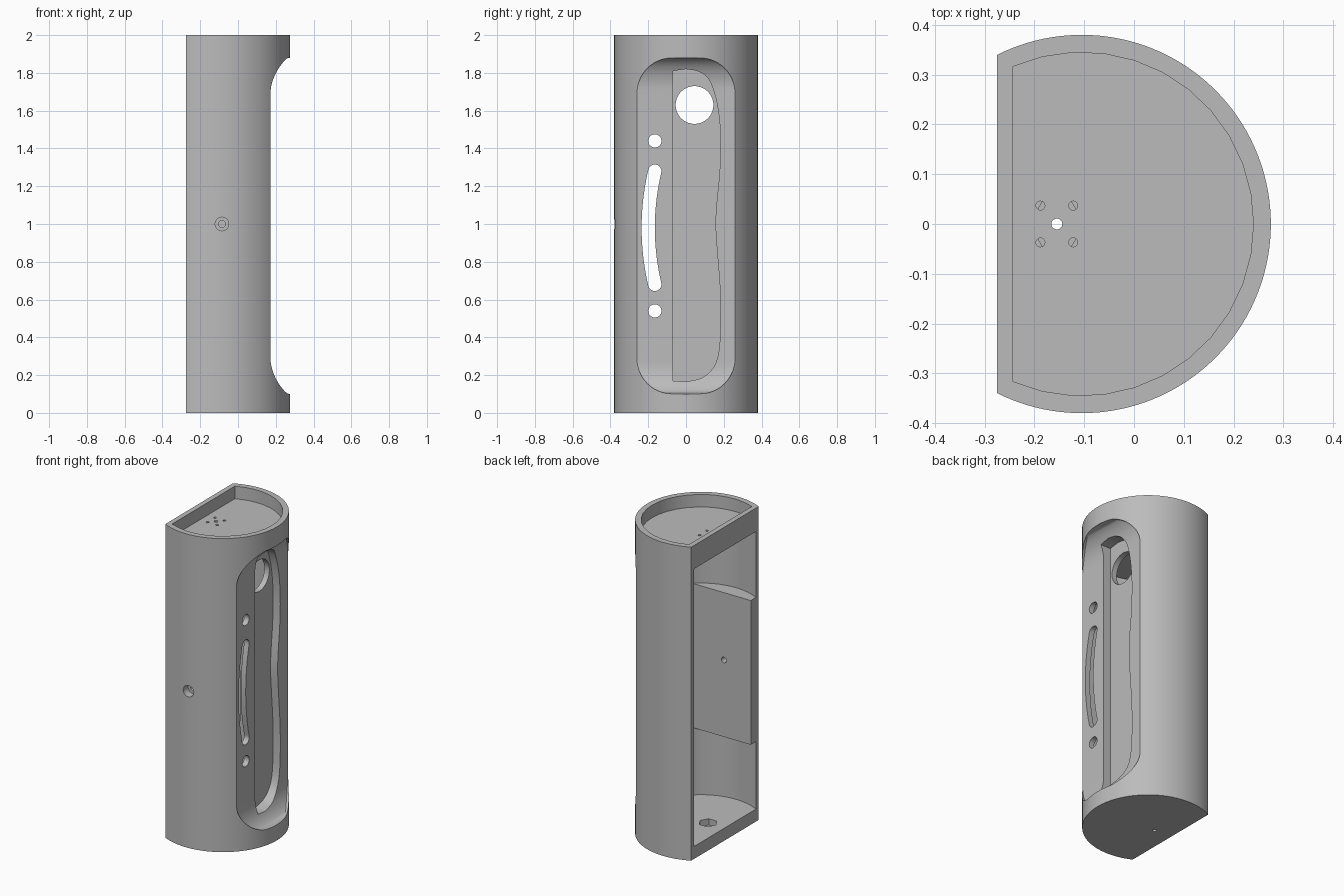
import bpy, bmesh
from math import pi, sin, cos, acos, asin

if "Cube" in bpy.data.objects:
    bpy.data.objects.remove(bpy.data.objects["Cube"], do_unlink=True)

grey = bpy.data.materials.new("plain_grey")
grey.use_nodes = True
GREY = (0.5, 0.5, 0.5, 1)
grey.diffuse_color = GREY
grey.node_tree.nodes["Principled BSDF"].inputs["Base Color"].default_value = GREY


def prism(name, pts, axis, lo, hi):
    """Extrude a 2D outline along an axis."""
    place = {"x": lambda a, b, t: (t, a, b),
             "y": lambda a, b, t: (a, t, b),
             "z": lambda a, b, t: (a, b, t)}[axis]
    bm = bmesh.new()
    low = [bm.verts.new(place(a, b, lo)) for a, b in pts]
    high = [bm.verts.new(place(a, b, hi)) for a, b in pts]
    bm.faces.new(low)
    bm.faces.new(high)
    for i in range(len(pts)):
        j = (i + 1) % len(pts)
        bm.faces.new((low[i], low[j], high[j], high[i]))
    bmesh.ops.recalc_face_normals(bm, faces=bm.faces)
    mesh = bpy.data.meshes.new(name)
    bm.to_mesh(mesh)
    bm.free()
    obj = bpy.data.objects.new(name, mesh)
    bpy.context.collection.objects.link(obj)
    return obj


def combine(target, tool, operation="DIFFERENCE"):
    """Apply a boolean and discard the tool."""
    mod = target.modifiers.new("cut", "BOOLEAN")
    mod.operation, mod.solver, mod.object = operation, "EXACT", tool
    bpy.context.view_layer.objects.active = target
    bpy.ops.object.modifier_apply(modifier=mod.name)
    bpy.data.objects.remove(tool, do_unlink=True)


def arc(cx, cy, r, start, end, n, ry=None):
    ry = ry or r
    return [(cx + r * cos(start + (end - start) * i / n),
             cy + ry * sin(start + (end - start) * i / n)) for i in range(n + 1)]


def circle(cx, cy, r, n=32):
    return arc(cx, cy, r, 0, 2 * pi, n)[:-1]


def box(a0, a1, b0, b1):
    return [(a0, b0), (a1, b0), (a1, b1), (a0, b1)]


CX, R = -0.105, 0.38


def d_shape(r, flat_x, n):
    a = acos((flat_x - CX) / r)
    return arc(CX, 0, r, -a, a, n)


# Outer D-shaped column
body = prism("column_body", d_shape(R, -0.275, 96), "z", 0, 2)

# Rear cavity, leaving the side block and the backing of the cradle
cavity_outline = [(min(x, 0.135), y) for x, y in d_shape(0.355, -0.3, 80)]
cavity = prism("cavity", cavity_outline, "z", 0.08, 1.85)
combine(cavity, prism("side_block", box(-0.4, 0.3, -0.5, -0.26), "z", 0.51, 1.43))
combine(cavity, prism("cradle_backing", box(-0.1, 0.22, 0.13, 1.86), "x", 0.085, 0.3))
combine(body, cavity)

# Shallow tray in the top
combine(body, prism("tray", d_shape(0.345, -0.243, 22), "z", 1.92, 2.1))

# Window: rounded outline crossed with a floor that curves up at both ends
r, w, z0, z1 = 0.19, 0.26, 0.1, 1.88
outline = []
for y, z, start in ((w - r, z0 + r, -pi / 2), (w - r, z1 - r, 0),
                    (r - w, z1 - r, pi / 2), (r - w, z0 + r, pi)):
    outline += arc(y, z, r, start, start + pi / 2, 14)
window = prism("window", outline, "x", 0.1, 0.5)
sweep = [(0.4, z1), (0.4, z0)]
sweep += arc(0.28, z0 + 0.17, 0.11, -pi / 2, -pi, 14, 0.17)
sweep += arc(0.28, z1 - 0.17, 0.11, pi, pi / 2, 14, 0.17)
combine(window, prism("window_floor", sweep, "y", -0.5, 0.5), "INTERSECT")
combine(body, window)

# Deeper cradle with a wavy edge, smoothed between a few points
wave = [(0, 1.82), (0.07, 1.81), (0.125, 1.77), (0.165, 1.65), (0.185, 1.48),
        (0.18, 1.28), (0.16, 1.1), (0.155, 0.99), (0.165, 0.85), (0.182, 0.65),
        (0.185, 0.45), (0.17, 0.27), (0.1, 0.185), (0, 0.165)]
for _ in range(2):
    smooth = [wave[0]]
    for (a, b), (c, d) in zip(wave, wave[1:]):
        smooth += [(a * .75 + c * .25, b * .75 + d * .25),
                   (a * .25 + c * .75, b * .25 + d * .75)]
    wave = smooth + [wave[-1]]
cradle = [(-0.07, 1.81)] + wave + [(-0.07, 0.17)]
combine(body, prism("cradle", cradle, "x", 0.12, 0.5))

# Round port in the cradle and two round holes beside it
for y, z, rad in ((0.045, 1.63, 0.1), (-0.165, 1.44, 0.035), (-0.165, 0.54, 0.035)):
    combine(body, prism("port", circle(y, z, rad, 40), "x", 0.0, 0.3))

# Curved slot
big, half_w = 1.303, 0.035
cy, cz, sweep_a = -0.2 + big, 0.98, asin(0.3 / big)
a0, a1 = pi - sweep_a, pi + sweep_a
slot = arc(cy, cz, big + half_w, a0, a1, 24)
slot += arc(cy + big * cos(a1), cz + big * sin(a1), half_w, a1, a1 + pi, 12)[1:-1]
slot += arc(cy, cz, big - half_w, a1, a0, 24)
slot += arc(cy + big * cos(a0), cz + big * sin(a0), half_w, a0 - pi, a0, 12)[1:-1]
combine(body, prism("curved_slot", slot, "x", 0.0, 0.3))

# Counterbored pin hole through the front and side block
combine(body, prism("pin_hole", circle(-0.085, 1, 0.018, 24), "y", -0.5, -0.2))
combine(body, prism("counterbore", circle(-0.085, 1, 0.036), "y", -0.5, -0.33))

# Vertical bolt hole, nut pocket and four small screw holes
combine(body, prism("bolt_hole", circle(-0.155, 0, 0.011, 20), "z", -0.1, 2.1))
combine(body, prism("nut_pocket", circle(-0.155, 0, 0.055, 6), "z", 0.04, 0.2))
for sx in (-1, 1):
    for sy in (-1, 1):
        spot = circle(-0.155 + sx * 0.033, sy * 0.037, 0.009, 16)
        combine(body, prism("screw_hole", spot, "z", 1.8, 2.1))

# Material and shading
body.data.materials.clear()
body.data.materials.append(grey)
bpy.ops.object.select_all(action="DESELECT")
body.select_set(True)
bpy.context.view_layer.objects.active = body
bpy.ops.object.shade_smooth_by_angle(angle=pi / 6)
